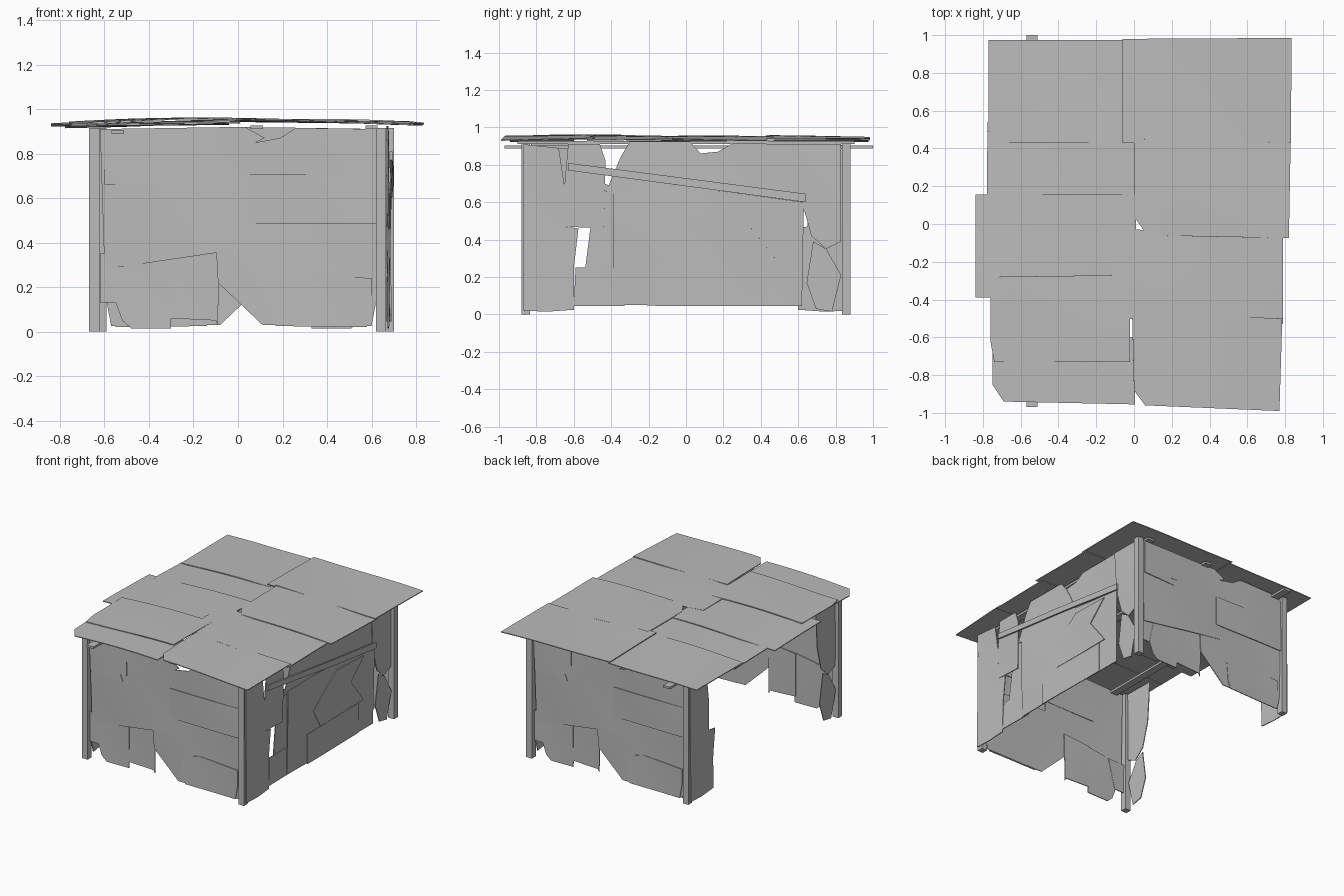
import bpy, bmesh, math
from mathutils import Vector, Matrix

cube = bpy.data.objects.get("Cube")
if cube:
    bpy.data.objects.remove(cube, do_unlink=True)

mat = bpy.data.materials.new("weathered grey")
mat.use_nodes = True
GREY = (0.5, 0.5, 0.5, 1)
mat.diffuse_color = GREY
mat.node_tree.nodes["Principled BSDF"].inputs["Base Color"].default_value = GREY

# Half turn about the hut's own upright axis
TURN = Matrix.Translation((0.03, 0, 0)) @ Matrix.Rotation(math.pi, 4, 'Z')


def finish(name, bm, turned=False):
    bmesh.ops.recalc_face_normals(bm, faces=bm.faces)
    if turned:
        bm.transform(TURN)
    mesh = bpy.data.meshes.new(name)
    bm.to_mesh(mesh)
    bm.free()
    mesh.materials.append(mat)
    obj = bpy.data.objects.new(name, mesh)
    bpy.context.collection.objects.link(obj)
    bpy.ops.object.select_all(action='DESELECT')
    obj.select_set(True)
    bpy.context.view_layer.objects.active = obj
    bpy.ops.object.shade_smooth_by_angle(angle=math.radians(30))
    return obj


def sheet(name, outline, place, turned=False, thick=0.006, cuts=6):
    """Thin bent sheet: cut the outline into strips, place each point, extrude."""
    bm = bmesh.new()
    bm.faces.new([bm.verts.new((u, v, 0)) for u, v in outline])
    for axis in (0, 1):
        values = [p[axis] for p in outline]
        low, high = min(values), max(values)
        for i in range(1, cuts):
            at, normal = Vector(), Vector()
            at[axis] = low + (high - low) * i / cuts
            normal[axis] = 1
            bmesh.ops.bisect_plane(bm, geom=bm.verts[:] + bm.edges[:] + bm.faces[:],
                                   plane_co=at, plane_no=normal)
    for vert in bm.verts:
        vert.co = place(vert.co.x, vert.co.y)
    bm.normal_update()
    side = sum((f.normal for f in bm.faces), Vector()).normalized()
    out = bmesh.ops.extrude_face_region(bm, geom=bm.faces[:])
    for item in out["geom"]:
        if isinstance(item, bmesh.types.BMVert):
            item.co -= side * thick
    return finish(name, bm, turned)


def box(name, low, high, turned=False):
    low, high = Vector(low), Vector(high)
    bm = bmesh.new()
    bmesh.ops.create_cube(bm, size=1)
    for vert in bm.verts:
        vert.co = (low + high) / 2 + vert.co * (high - low)
    return finish(name, bm, turned)


def rect(a, b, c, d):
    return [(a, b), (c, b), (c, d), (a, d)]


def on_front(layer):
    return lambda u, v: Vector((u, -0.858 - 0.005 * layer - 0.003 * math.sin(7 * u + 5 * v + layer), v))


def on_side(layer):
    return lambda u, v: Vector((0.676 + 0.005 * layer + 0.003 * math.sin(6 * u + 5 * v + layer), u, v))


def on_roof(layer):
    def place(x, y):
        wave = 0.016 * math.cos(1.9 * x) + 0.006 * math.cos(2.2 * (y + 0.35))
        ripple = 0.004 * math.sin(6 * x + 4 * y + 2 * layer)
        return Vector((x, y, 0.922 + 0.006 * layer + wave + ripple))
    return place


# End wall patches, used at the front and turned round at the back
front_panels = {
    "upper_left": (1, [(-0.62, 0.91), (-0.6, 0.28), (0.08, 0.38), (0.08, 0.85), (0.12, 0.87), (0.03, 0.92)]),
    "torn_corner": (2, [(-0.6, 0.9), (-0.6, 0.66), (-0.34, 0.65), (-0.36, 0.7), (-0.31, 0.7), (-0.31, 0.9)]),
    "strip": (0, [(-0.35, 0.6), (0.07, 0.6), (-0.02, 0.69), (-0.02, 0.9), (-0.35, 0.9)]),
    "upper_right": (1, [(0.07, 0.68), (0.63, 0.68), (0.63, 0.91), (0.26, 0.915), (0.19, 0.87), (0.08, 0.85)]),
    "middle_right": (2, rect(0.045, 0.485, 0.63, 0.705)),
    "lower_middle": (0, [(-0.09, 0.22), (0.11, 0.03), (0.6, 0.025), (0.62, 0.13), (0.63, 0.52),
                         (0, 0.52), (-0.1, 0.4)]),
    "lower_right": (1, [(0.14, 0.22), (0.15, 0.08), (0.17, 0.025), (0.58, 0.02), (0.6, 0.13),
                        (0.6, 0.24), (0.28, 0.26)]),
    "lower_left": (0, [(-0.5, 0.35), (-0.55, 0.13), (-0.52, 0.05), (-0.48, 0.015), (-0.3, 0.015), (-0.3, 0.38)]),
    "lower_inner": (-1, [(-0.31, 0.38), (-0.31, 0.06), (-0.1, 0.05), (-0.09, 0.03), (-0.085, 0.4)]),
    "left_flap": (-1, [(-0.62, 0.35), (-0.62, 0.13), (-0.54, 0.13), (-0.48, 0.35)]),
}
# Side wall patches next to the posts, also repeated on the open side
corner_panels = {
    "long_board": (0, [(-0.87, 0.02), (-0.74, 0.015), (-0.6, 0.025), (-0.6, 0.25), (-0.575, 0.46),
                       (-0.65, 0.47), (-0.65, 0.69), (-0.68, 0.89), (-0.87, 0.91)]),
    "hanging_board": (0, [(0.6, 0.91), (0.62, 0.6), (0.67, 0.42), (0.75, 0.35), (0.83, 0.39), (0.83, 0.91)]),
    "low_scrap": (1, [(0.68, 0.39), (0.645, 0.17), (0.695, 0.03), (0.78, 0.015), (0.83, 0.21), (0.75, 0.35)]),
}
for turned, end in ((False, "front"), (True, "back")):
    for name, (layer, outline) in front_panels.items():
        sheet(f"{end}_wall_{name}", outline, on_front(layer), turned)
    for name, (layer, outline) in corner_panels.items():
        sheet(f"{'open' if turned else 'closed'}_side_{name}", outline, on_side(layer), turned)
    # Corner posts
    box(f"{end}_post_a", (0.62, -0.88, 0), (0.665, -0.835, 0.915), turned)
    box(f"{end}_post_b", (-0.67, -0.88, 0), (-0.623, -0.835, 0.915), turned)

# Middle of the closed side wall, leaving a hole near the front
side_panels = {
    "upper_front": (0, [(-0.66, 0.47), (-0.44, 0.46), (-0.43, 0.82), (-0.46, 0.91), (-0.63, 0.91), (-0.65, 0.69)]),
    "low_front": (0, [(-0.6, 0.045), (-0.33, 0.045), (-0.33, 0.25), (-0.59, 0.25)]),
    "beside_hole": (-1, [(-0.54, 0.24), (-0.38, 0.24), (-0.38, 0.68), (-0.44, 0.7), (-0.44, 0.48), (-0.51, 0.47)]),
    "main": (1, [(-0.39, 0.05), (0.62, 0.045), (0.63, 0.6), (0.19, 0.66), (-0.08, 0.67), (-0.39, 0.67)]),
    "upper_middle": (0, [(-0.43, 0.65), (0.2, 0.6), (0.12, 0.78), (0.07, 0.87), (0.02, 0.925), (-0.3, 0.925),
                         (-0.35, 0.84)]),
    "upper_back": (-1, [(0, 0.55), (0.64, 0.55), (0.62, 0.91), (0.25, 0.915), (0.17, 0.87), (0.07, 0.86)]),
    "patch": (2, [(-0.01, 0.27), (0.5, 0.27), (0.35, 0.46), (0.5, 0.6), (0.19, 0.61), (-0.09, 0.41)]),
    "low_patch": (2, rect(-0.165, 0.045, 0.44, 0.265)),
}
for name, (layer, outline) in side_panels.items():
    sheet("closed_side_" + name, outline, on_side(layer))
sheet("diagonal_plank", [(-0.63, 0.77), (0.64, 0.6), (0.64, 0.645), (-0.63, 0.81)], on_side(4), thick=0.012)

# Beams under the roof
for name, x, y0, y1, z in (("left", -0.54, -0.97, 1.0, 0.888), ("middle", 0.085, -0.9, 0.9, 0.91),
                           ("right", 0.6, -0.9, 0.9, 0.91)):
    box(name + "_beam", (x - 0.028, y0, z), (x + 0.028, y1, z + 0.016))

# Overlapping roof sheets
roof = {
    "back_right": (3, [(-0.06, 0.43), (0, 0.43), (0, 0.45), (0.83, 0.43), (0.835, 0.985), (-0.06, 0.98)]),
    "mid_right": (2.4, [(0, 0.04), (0.07, -0.06), (0.82, -0.075), (0.83, 0.47), (0, 0.47)]),
    "low_right": (1.4, [(-0.11, -0.5), (0.79, -0.53), (0.79, -0.04), (0, -0.03), (-0.11, -0.05)]),
    "front_right": (2.2, [(0, -0.88), (0.06, -0.96), (0.77, -0.99), (0.785, -0.5), (-0.01, -0.47)]),
    "back_left": (1, rect(-0.77, 0.43, -0.04, 0.975)),
    "upper_left": (0, [(-0.78, 0.12), (0.01, 0.12), (0.01, 0.46), (-0.77, 0.46), (-0.775, 0.55)]),
    "mid_left": (1, rect(-0.84, -0.39, 0.01, 0.155)),
    "low_left": (2.6, [(-0.74, -0.73), (-0.02, -0.73), (-0.02, -0.27), (-0.76, -0.28), (-0.76, -0.62)]),
    "front_left": (0.5, [(-0.75, -0.85), (-0.69, -0.94), (0.005, -0.955), (0.005, -0.6), (-0.75, -0.6)]),
}
for name, (layer, outline) in roof.items():
    sheet("roof_" + name, outline, on_roof(layer), cuts=8)
